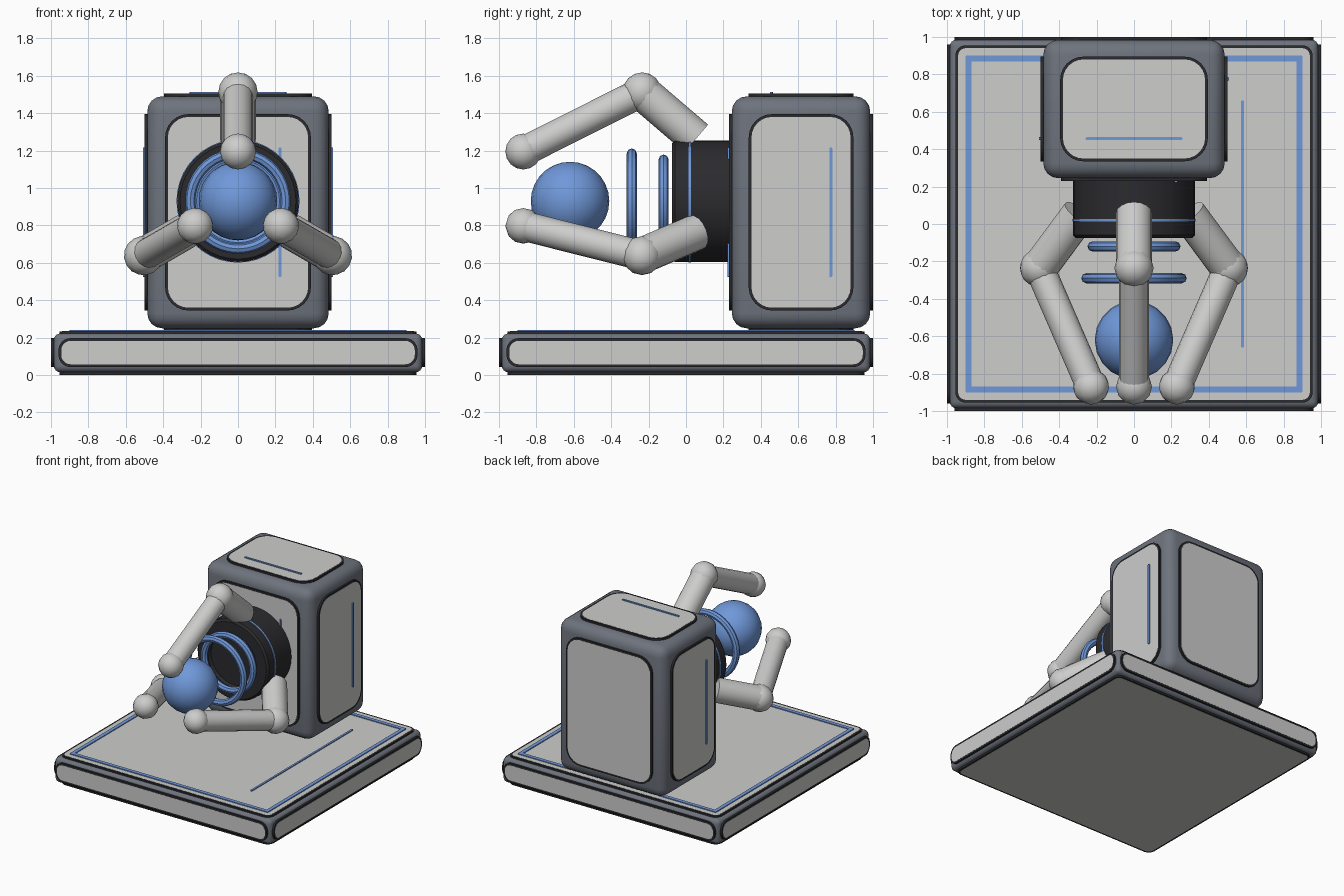
import bpy, bmesh, math
from mathutils import Matrix, Vector

if "Cube" in bpy.data.objects:
    bpy.data.objects.remove(bpy.data.objects["Cube"])


def material(name, rgb):
    m = bpy.data.materials.new(name)
    m.diffuse_color = (*rgb, 1)
    m.use_nodes = True
    m.node_tree.nodes["Principled BSDF"].inputs["Base Color"].default_value = m.diffuse_color
    return m


GREY = material("slate grey", (0.155, 0.172, 0.205))
LIGHT = material("light grey", (0.61, 0.61, 0.605))
DARK = material("near black", (0.024, 0.024, 0.028))
BLUE = material("soft blue", (0.16, 0.315, 0.70))
X, Y, Z = Vector((1, 0, 0)), Vector((0, 1, 0)), Vector((0, 0, 1))


def finish(bm, name, mat, matrix=None, smooth=True, angle=40):
    if matrix:
        bmesh.ops.transform(bm, matrix=matrix, verts=bm.verts)
    bmesh.ops.recalc_face_normals(bm, faces=bm.faces)
    me = bpy.data.meshes.new(name)
    bm.to_mesh(me)
    bm.free()
    me.materials.append(mat)
    ob = bpy.data.objects.new(name, me)
    bpy.context.collection.objects.link(ob)
    if smooth:
        bpy.ops.object.select_all(action='DESELECT')
        ob.select_set(True)
        bpy.context.view_layer.objects.active = ob
        bpy.ops.object.shade_smooth_by_angle(angle=math.radians(angle))
    return ob


def rounded_box(name, center, size, radius, mat):
    bm = bmesh.new()
    bmesh.ops.create_cube(bm, size=1)
    bmesh.ops.scale(bm, vec=size, verts=bm.verts)
    bmesh.ops.bevel(bm, geom=bm.edges[:], offset=radius, segments=4,
                    profile=0.5, affect='EDGES')
    return finish(bm, name, mat, Matrix.Translation(center))


def plate(name, frame, w, h, radius, z0, z1, mat):
    """Rounded rectangle lying in a local frame, from height z0 to z1."""
    bm = bmesh.new()
    pts, n = [], 6
    for k, (sx, sy) in enumerate([(1, 1), (-1, 1), (-1, -1), (1, -1)]):
        for i in range(n + 1):
            a = math.pi / 2 * (k + i / n)
            pts.append((sx * (w / 2 - radius) + radius * math.cos(a),
                        sy * (h / 2 - radius) + radius * math.sin(a), z0))
    f = bm.faces.new([bm.verts.new(p) for p in pts])
    ext = bmesh.ops.extrude_face_region(bm, geom=[f])
    bmesh.ops.translate(bm, vec=(0, 0, z1 - z0),
                        verts=[g for g in ext["geom"] if isinstance(g, bmesh.types.BMVert)])
    return finish(bm, name, mat, frame)


def local_frame(origin, normal, up):
    u = up.cross(normal)
    m = Matrix((u, up, normal)).transposed().to_4x4()
    m.translation = origin
    return m


def panel(name, origin, normal, up, w, h, radius, rise=0.015, line=False):
    """Light panel in a dark gasket, with an optional blue accent line."""
    fr = local_frame(Vector(origin), normal, up)
    plate(name + "_gasket", fr, w + 0.03, h + 0.03, radius + 0.015, -0.01, rise, DARK)
    plate(name + "_panel", fr, w, h, radius, -0.01, rise + 0.001, LIGHT)
    if line:
        shift = fr @ Matrix.Translation((0.3 * w, 0, 0))
        plate(name + "_line", shift, 0.016, 0.68 * h, 0.007, rise, rise + 0.008, BLUE)


def lathe_y(name, profile, mat, steps=40, closed=False):
    """Spin (radius, y) points around the hub axis."""
    bm = bmesh.new()
    vs = [bm.verts.new((r, y, 0)) for r, y in profile]
    es = [bm.edges.new(p) for p in zip(vs, vs[1:])]
    if closed:
        es.append(bm.edges.new((vs[-1], vs[0])))
    bmesh.ops.spin(bm, geom=vs + es, cent=(0, 0, 0), axis=(0, 1, 0),
                   angle=2 * math.pi, steps=steps)
    bmesh.ops.remove_doubles(bm, verts=bm.verts, dist=1e-4)
    return finish(bm, name, mat, Matrix.Translation((0, 0, HUB_Z)))


def ball(name, center, radius, segs, rings, mat, axis=Z):
    bm = bmesh.new()
    bmesh.ops.create_uvsphere(bm, u_segments=segs, v_segments=rings, radius=radius)
    rot = Z.rotation_difference(axis).to_matrix().to_4x4()
    return finish(bm, name, mat, Matrix.Translation(center) @ rot, angle=60)


def rod(name, a, b, radius, mat, segs=16):
    bm = bmesh.new()
    d = b - a
    bmesh.ops.create_cone(bm, cap_ends=True, segments=segs, radius1=radius,
                          radius2=radius, depth=d.length)
    rot = Z.rotation_difference(d).to_matrix().to_4x4()
    return finish(bm, name, mat, Matrix.Translation((a + b) / 2) @ rot)


HUB_Z = 0.93

# Base slab with panels on all six sides
rounded_box("base_body", (0, 0, 0.1185), (1.97, 1.97, 0.207), 0.035, GREY)
panel("base_top", (0, 0, 0.222), Z, Y, 1.88, 1.88, 0.04, 0.012, line=False)
panel("base_bottom", (0, 0, 0.015), -Z, Y, 1.88, 1.88, 0.04, 0.014)
for nm, n in (("front", -Y), ("back", Y), ("right", X), ("left", -X)):
    panel("base_" + nm, n * 0.985 + Z * 0.12, n, Z, 1.89, 0.125, 0.05, 0.014)

# Blue border and accent line on the base top
for i, (n, u) in enumerate(((X, Y), (-X, Y), (Y, X), (-Y, X))):
    fr = local_frame(n * 0.885 + Z * 0.235, Z, u)
    plate(f"base_border_{i}", fr, 0.03, 1.80, 0.002, -0.002, 0.007, BLUE)
plate("base_line", local_frame(Vector((0.58, 0, 0.235)), Z, Y),
      0.016, 1.32, 0.007, -0.002, 0.007, BLUE)

# Upright housing
CY, CZ = 0.615, 0.87
rounded_box("housing_body", (0, CY, CZ), (0.97, 0.74, 1.24), 0.08, GREY)
panel("housing_front", (0, CY - 0.37, CZ), -Y, Z, 0.75, 1.02, 0.11, line=True)
panel("housing_back", (0, CY + 0.37, CZ), Y, Z, 0.75, 1.02, 0.11)
panel("housing_right", (0.485, CY, CZ), X, Z, 0.53, 1.02, 0.11, line=True)
panel("housing_left", (-0.485, CY, CZ), -X, Z, 0.53, 1.02, 0.11, line=True)
panel("housing_top", (0, CY, CZ + 0.62), Z, X, 0.53, 0.76, 0.11, line=True)
panel("housing_bottom", (0, CY, CZ - 0.62), -Z, X, 0.53, 0.76, 0.11, 0.012)

# Hub drum with a recessed face and a blue band
lathe_y("hub_drum", [(0, -0.05), (0.21, -0.05), (0.22, -0.075), (0.31, -0.075),
                     (0.325, -0.06), (0.325, 0.25), (0, 0.25)], DARK)
lathe_y("hub_band", [(0.31, 0.013), (0.329, 0.013), (0.329, 0.027), (0.31, 0.027)],
        BLUE, closed=True)

# Floating rings
for nm, y, major in (("inner_ring", -0.12, 0.222), ("outer_ring", -0.29, 0.255)):
    section = [(major + 0.027 * math.cos(a), y + 0.027 * math.sin(a))
               for a in (i * math.pi / 4 for i in range(8))]
    lathe_y(nm, section, BLUE, 36, True)

# Held ball
ball("held_ball", (0, -0.62, HUB_Z), 0.21, 20, 14, BLUE)

# Three fingers around the hub axis
for i in range(3):
    a = math.radians(90 + 120 * i)
    out = Vector((math.cos(a), 0, math.sin(a)))

    def at(y, r):
        return out * r + Vector((0, y, HUB_Z))

    root, knuckle, tip = at(0.055, 0.335), at(-0.235, 0.583), at(-0.87, 0.265)
    rod(f"finger_upper_{i}", root, knuckle, 0.097, LIGHT)
    rod(f"finger_lower_{i}", knuckle, tip, 0.08, LIGHT)
    ball(f"finger_knuckle_{i}", knuckle, 0.105, 12, 8, LIGHT, out)
    ball(f"finger_tip_{i}", tip, 0.096, 12, 8, LIGHT, out)
